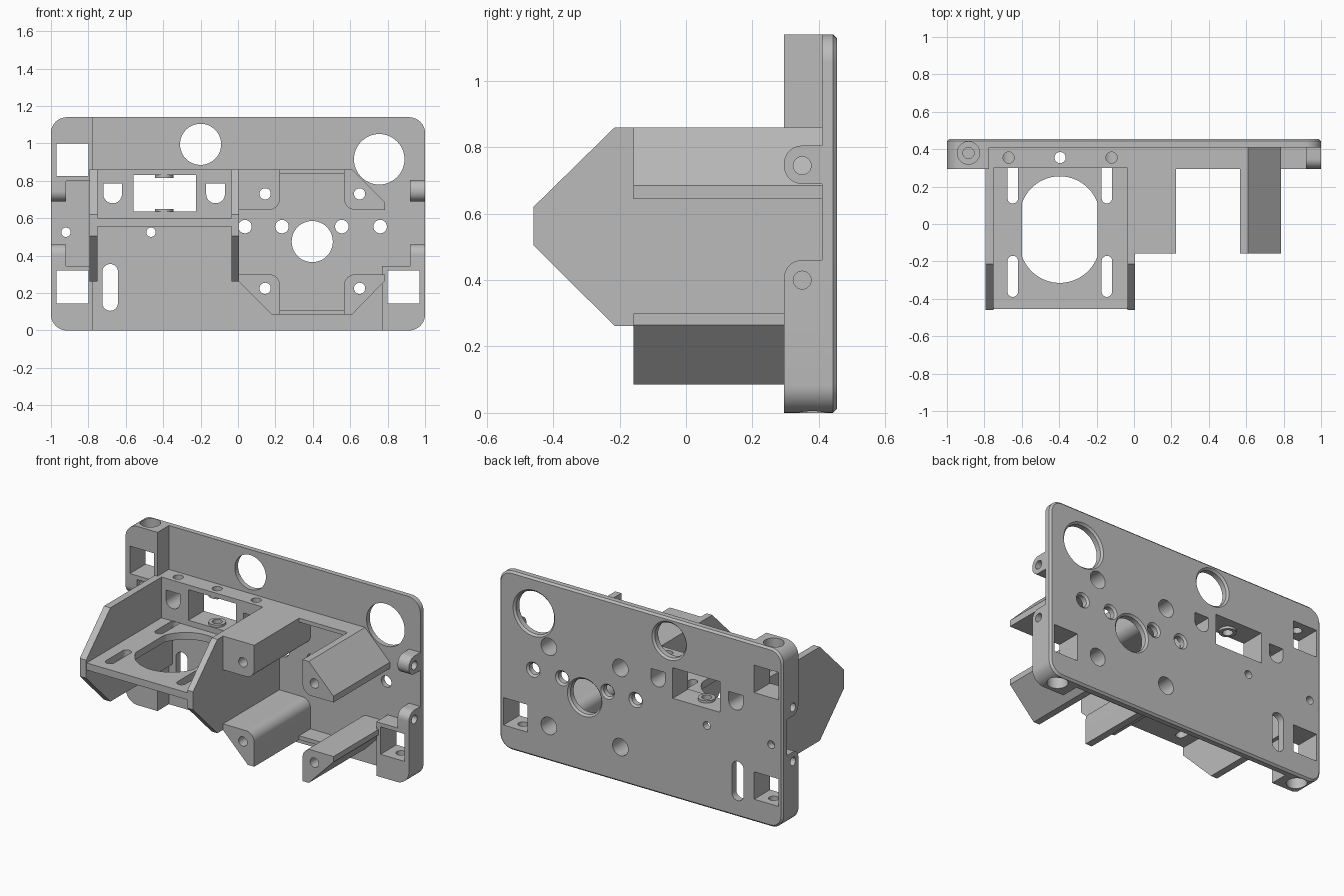
import bpy, bmesh, math
from mathutils import Vector

cube = bpy.data.objects.get("Cube")
if cube:
    bpy.data.objects.remove(cube, do_unlink=True)

grey = bpy.data.materials.new("plain_grey")
grey.use_nodes = True
COLOUR = (0.5, 0.5, 0.5, 1)
grey.diffuse_color = COLOUR
grey.node_tree.nodes["Principled BSDF"].inputs["Base Color"].default_value = COLOUR
parts = []


# 2D outlines
def circle(u, v, r, n=48):
    return [(u + r * math.cos(2 * math.pi * i / n), v + r * math.sin(2 * math.pi * i / n)) for i in range(n)]


def fillet(points, steps=10):
    """Polygon whose points may carry a corner radius as third value."""
    out = []
    for i, p in enumerate(points):
        if len(p) < 3 or p[2] == 0:
            out.append((p[0], p[1]))
            continue
        c = Vector(p[:2])
        a = (Vector(points[i - 1][:2]) - c).normalized()
        b = (Vector(points[(i + 1) % len(points)][:2]) - c).normalized()
        half = a.angle(b) / 2
        mid = c + (a + b).normalized() * p[2] / math.sin(half)
        s = c + a * p[2] / math.tan(half) - mid
        e = c + b * p[2] / math.tan(half) - mid
        a0 = math.atan2(s.y, s.x)
        turn = (math.atan2(e.y, e.x) - a0 + math.pi) % (2 * math.pi) - math.pi
        for k in range(steps + 1):
            t = a0 + turn * k / steps
            out.append((mid.x + p[2] * math.cos(t), mid.y + p[2] * math.sin(t)))
    return out


def rect(u0, u1, v0, v1, radii=(0, 0, 0, 0)):
    """Corner radii run anticlockwise from the low corner."""
    return fillet([(u0, v0, radii[0]), (u1, v0, radii[1]), (u1, v1, radii[2]), (u0, v1, radii[3])])


def slot(u0, u1, v0, v1):
    return rect(u0, u1, v0, v1, [0.499 * (u1 - u0)] * 4)


# Extruded solid along an axis
def prism(name, outline, lo, hi, axis="y", flare=1, chamfer=0):
    place = {"x": lambda u, v, w: (w, u, v), "y": lambda u, v, w: (u, w, v), "z": lambda u, v, w: (u, v, w)}[axis]
    cu = sum(p[0] for p in outline) / len(outline)
    cv = sum(p[1] for p in outline) / len(outline)
    bm = bmesh.new()
    near = [bm.verts.new(place(u, v, lo)) for u, v in outline]
    far = [bm.verts.new(place(cu + (u - cu) * flare, cv + (v - cv) * flare, hi)) for u, v in outline]
    bm.faces.new(near)
    cap = bm.faces.new(far)
    for i in range(len(near)):
        j = (i + 1) % len(near)
        bm.faces.new((near[i], near[j], far[j], far[i]))
    bmesh.ops.recalc_face_normals(bm, faces=bm.faces)
    if chamfer:
        bmesh.ops.inset_region(bm, faces=[cap], thickness=chamfer, depth=chamfer)
    mesh = bpy.data.meshes.new(name)
    bm.to_mesh(mesh)
    bm.free()
    mesh.materials.append(grey)
    ob = bpy.data.objects.new(name, mesh)
    bpy.context.scene.collection.objects.link(ob)
    return ob


def cutter(outline, lo=-1, hi=1, axis="y", flare=1):
    ob = prism("cutter", outline, lo, hi, axis, flare)
    ob.hide_render = True
    return ob


def part(name, outline, lo, hi, axis="y", cuts=(), chamfer=0):
    ob = prism(name, outline, lo, hi, axis, chamfer=chamfer)
    for c in cuts:
        m = ob.modifiers.new("cut", "BOOLEAN")
        m.operation, m.solver, m.object = "DIFFERENCE", "EXACT", c
    parts.append(ob)
    return ob


def round_holes(spots):
    """Straight holes with a chamfered rim on the back."""
    cuts = []
    for x, z, r in spots:
        cuts += [cutter(circle(x, z, r)), cutter(circle(x, z, r), 0.443, 0.467, flare=1 + 0.024 / r)]
    return cuts


# Shared cutters
windows = {
    "upper_right": cutter(rect(-0.97, -0.8, 0.825, 1.0)),
    "lower_right": cutter(rect(-0.97, -0.8, 0.145, 0.32)),
    "lower_left": cutter(rect(0.8, 0.97, 0.145, 0.32)),
}
bolts = {}
for key, x, z, sign in (("upper_right", -0.885, 1.14, 1), ("lower_right", -0.885, 0, -1), ("lower_left", 0.885, 0, -1)):
    for r, depth in ((0.06, 0.07), (0.03, 0.2)):
        a, b = sorted((z - sign * depth, z + sign * 0.05))
        bolts.setdefault(key, []).append(cutter(circle(x, 0.38, r, 32), a, b, "z"))
sensor_cuts = [cutter(rect(-0.56, -0.225, 0.635, 0.83))]
for x in (-0.67, -0.12):
    sensor_cuts.append(cutter(rect(x - 0.05, x + 0.05, 0.68, 0.785, (0.049, 0.049, 0, 0))))
post_spots = [(x, z) for x in (0.145, 0.65) for z in (0.225, 0.73)]
post_cuts = {s: [cutter(circle(*s, 0.03, 32)), cutter(circle(*s, 0.055, 32), 0.1, 1)] for s in post_spots}

# Back plate
plate_cuts = round_holes([(-0.2, 0.995, 0.11), (0.755, 0.915, 0.135), (0.397, 0.475, 0.11)]
                         + [(x, 0.555, 0.036) for x in (0.037, 0.235, 0.555, 0.76)])
plate_cuts += [cutter(circle(x, 0.525, 0.025, 24)) for x in (-0.92, -0.465)]
plate_cuts += [cutter(slot(-0.725, -0.642, 0.105, 0.355))] + sensor_cuts + list(windows.values())
plate_cuts += [c for pair in bolts.values() for c in pair]
plate_cuts += [c for pair in post_cuts.values() for c in pair]
part("back_plate", rect(-1, 1, 0, 1.14, [0.085] * 4), 0.41, 0.443, cuts=plate_cuts, chamfer=0.012)

# Corner blocks
R = 0.085
for key, outline in (("upper_right", rect(-1, -0.775, 0.8, 1.14, (0, 0, 0, R))),
                     ("lower_right", rect(-1, -0.775, 0, 0.345, (R, 0, 0, 0))),
                     ("lower_left", rect(0.77, 1, 0, 0.345, (0, R, 0, 0)))):
    part(key + "_corner_block", outline, 0.295, 0.41, cuts=[windows[key]] + bolts[key])

# Hinge lugs at both ends
for side, x0, x1 in (("right", -1, -0.92), ("left", 0.92, 1)):
    for level, z in (("upper", 0.745), ("lower", 0.4)):
        joined_up = level == "upper" and side == "right"
        low = 0.054 if level == "upper" else 0
        high = 0 if joined_up else 0.054
        outline = rect(0.295, 0.41, z - 0.055, z + 0.06, (low, 0, 0, high))
        part(f"{level}_{side}_lug", outline, x0, x1, "x", [cutter(circle(0.35, z, 0.027, 24), x0 - 0.1, x1 + 0.1, "x")])

# Motor bracket: side walls, shelf and sensor block
wall = [(0.41, 0.86), (-0.215, 0.86), (-0.46, 0.62), (-0.46, 0.505), (-0.215, 0.262), (0.41, 0.262)]
for side, x0, x1 in (("right", -0.795, -0.75), ("left", -0.035, 0.005)):
    part("bracket_wall_" + side, wall, x0, x1, "x")

opening = []
for cy, start in ((0.035, 0), (-0.095, math.pi)):
    for i in range(25):
        t = start + math.radians(20) + math.radians(140) * i / 24
        opening.append((-0.397 + 0.216 * math.cos(t), cy + 0.22 * math.sin(t)))
centre_bore = cutter(circle(-0.395, 0.355, 0.03, 24), 0.4, 1, "z")
shelf_cuts = [cutter(opening, axis="z"), centre_bore]
for x in (-0.648, -0.145):
    for y0, y1 in ((-0.39, -0.17), (0.11, 0.33)):
        shelf_cuts.append(cutter(slot(x - 0.028, x + 0.028, y0, y1), 0.5, 0.61, "z"))
part("bracket_shelf", rect(-0.75, -0.035, -0.455, 0.41), 0.555, 0.6, "z", shelf_cuts)

block_bores = [cutter(circle(x, 0.355, 0.03, 24), 0.7, 1, "z") for x in (-0.67, -0.12)]
part("sensor_block", rect(-0.75, -0.035, 0.3, 0.41), 0.6, 0.86, "z", sensor_cuts + block_bores + [centre_bore])
for name, z in (("lower", 0.635), ("upper", 0.815)):
    part(name + "_pivot_washer", circle(-0.395, 0.355, 0.05, 32), z, z + 0.015, "z", [centre_bore])

# Long motor posts with rounded inner corners
posts = {
    "upper_right": ((0.145, 0.73), [(0, 0.86), (0.225, 0.86), (0.225, 0.645, 0.06), (0, 0.645)]),
    "upper_left": ((0.65, 0.73), [(0.567, 0.86), (0.61, 0.86), (0.785, 0.685), (0.785, 0.645), (0.567, 0.645, 0.06)]),
    "lower_right": ((0.145, 0.225), [(0, 0.3), (0.225, 0.3, 0.06), (0.225, 0.085), (0.18, 0.085), (0, 0.265)]),
    "lower_left": ((0.65, 0.225), [(0.567, 0.3, 0.06), (0.785, 0.3), (0.785, 0.265), (0.61, 0.085), (0.567, 0.085)]),
}
for name, (spot, corners) in posts.items():
    part(name + "_post", fillet(corners), -0.158, 0.41, cuts=post_cuts[spot])

# Thin ribs joining the posts
for name, z in (("upper", 0.835), ("lower", 0.085)):
    part(name + "_rib", rect(0.225, 0.567, z, z + 0.025), 0.295, 0.41)

# Bake the cuts and drop the cutters
bpy.context.view_layer.update()
graph = bpy.context.evaluated_depsgraph_get()
baked = [bpy.data.meshes.new_from_object(ob.evaluated_get(graph)) for ob in parts]
for ob, mesh in zip(parts, baked):
    ob.modifiers.clear()
    ob.data = mesh
for ob in [o for o in bpy.data.objects if o.name.startswith("cutter")]:
    bpy.data.objects.remove(ob, do_unlink=True)

bpy.ops.object.select_all(action="DESELECT")
for ob in parts:
    ob.select_set(True)
bpy.context.view_layer.objects.active = parts[0]
bpy.ops.object.shade_smooth_by_angle(angle=math.radians(30))
